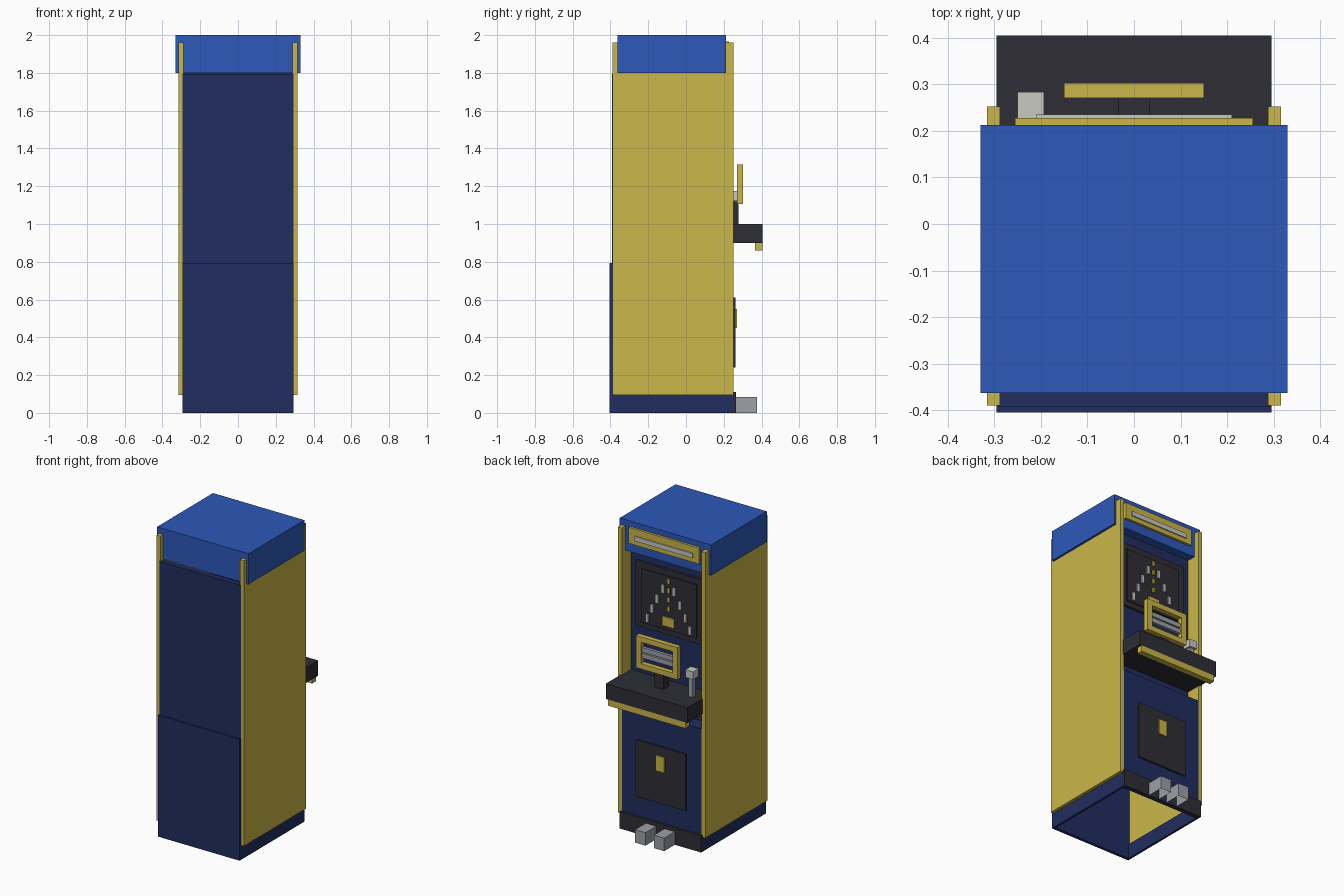
import bpy, bmesh

if "Cube" in bpy.data.objects:
    bpy.data.objects.remove(bpy.data.objects["Cube"])


def material(name, r, g, b):
    def lin(c):
        c /= 255
        return c / 12.92 if c < 0.04045 else ((c + 0.055) / 1.055) ** 2.4
    m = bpy.data.materials.new(name)
    m.diffuse_color = (lin(r), lin(g), lin(b), 1)
    m.use_nodes = True
    m.node_tree.nodes["Principled BSDF"].inputs["Base Color"].default_value = m.diffuse_color
    return m


YELLOW = material("mustard yellow", 202, 182, 72)
BLUE = material("bright blue", 45, 88, 186)
NAVY = material("navy blue", 33, 45, 96)
CHARCOAL = material("charcoal", 45, 45, 53)
SILVER = material("silver grey", 156, 161, 167)
WHITE = material("off white", 202, 202, 194)


def box(name, mat, x, y, z, open_bottom=False):
    """Axis-aligned box from (min, max) pairs."""
    bm = bmesh.new()
    bmesh.ops.create_cube(bm, size=1)
    for v in bm.verts:
        v.co = [lo + (c + 0.5) * (hi - lo) for c, (lo, hi) in zip(v.co, (x, y, z))]
    if open_bottom:
        bm.normal_update()
        bmesh.ops.delete(bm, geom=[f for f in bm.faces if f.normal.z < -0.9], context='FACES')
    me = bpy.data.meshes.new(name)
    bm.to_mesh(me)
    bm.free()
    me.materials.append(mat)
    ob = bpy.data.objects.new(name, me)
    bpy.context.collection.objects.link(ob)
    return ob


def wide(w):
    return (-w, w)


def mirrored(name, mat, x, y, z):
    box("left_" + name, mat, (-x[1], -x[0]), y, z)
    box("right_" + name, mat, x, y, z)


# Cabinet shell, open underneath
mirrored("side_panel", YELLOW, (0.288, 0.316), (-0.39, 0.252), (0.095, 1.96))
mirrored("base_strip", NAVY, (0.28, 0.295), (-0.40, 0.252), (0, 0.095))
box("rear_upper_panel", NAVY, wide(0.295), (-0.392, -0.36), (0.79, 1.795))
box("rear_lower_panel", NAVY, wide(0.295), (-0.405, -0.385), (0, 0.793))
box("player_lower_panel", NAVY, wide(0.288), (0.235, 0.25), (0, 0.80))
box("player_shelf", NAVY, wide(0.288), (0.14, 0.25), (0.785, 0.80))
box("player_upper_panel", NAVY, wide(0.288), (0.14, 0.155), (0.79, 1.80))
box("kick_plate", CHARCOAL, wide(0.295), (0.25, 0.265), (0, 0.11))

# Marquee with framed light slot
box("marquee", BLUE, wide(0.33), (-0.363, 0.213), (1.80, 2.0))
box("marquee_frame", YELLOW, wide(0.255), (0.213, 0.228), (1.86, 1.965))
box("marquee_light", WHITE, wide(0.21), (0.228, 0.235), (1.89, 1.92))

# Screen with road picture
box("screen_bezel", CHARCOAL, wide(0.245), (0.155, 0.17), (1.305, 1.73))
box("screen_glass", CHARCOAL, wide(0.20), (0.17, 0.177), (1.34, 1.69))
for x, z in ((0.155, 1.38), (0.12, 1.452), (0.083, 1.525), (0.04, 1.602)):
    mirrored("road_marker", WHITE, (x - 0.01, x + 0.01), (0.177, 0.185), (z - 0.027, z + 0.027))
for z in (1.48, 1.54, 1.60, 1.66):
    box("road_dash", YELLOW, wide(0.008), (0.177, 0.184), (z - 0.016, z + 0.016))
box("road_car", YELLOW, wide(0.042), (0.177, 0.186), (1.365, 1.425))

# Control deck
box("control_deck", CHARCOAL, wide(0.295), (0.15, 0.405), (0.90, 1.0))
box("deck_trim", YELLOW, wide(0.28), (0.365, 0.405), (0.86, 0.90))
box("wheel_post", CHARCOAL, wide(0.033), (0.225, 0.278), (1.0, 1.12))

# Rectangular steering frame with grip bars
mirrored("wheel_frame_side", YELLOW, (0.113, 0.15), (0.27, 0.303), (1.105, 1.315))
for z in (1.105, 1.28):
    box("wheel_frame_rail", YELLOW, wide(0.113), (0.27, 0.303), (z, z + 0.035))
for z in (1.175, 1.213):
    box("wheel_grip_bar", SILVER, wide(0.113), (0.275, 0.295), (z, z + 0.03))

# Gear lever
box("lever_stem", SILVER, (-0.236, -0.206), (0.24, 0.27), (1.0, 1.13))
box("lever_knob", WHITE, (-0.25, -0.193), (0.226, 0.283), (1.125, 1.175))

# Coin door
box("coin_door", CHARCOAL, wide(0.18), (0.25, 0.262), (0.24, 0.61))
box("coin_slot", YELLOW, wide(0.03), (0.262, 0.27), (0.45, 0.55))

# Pedals
for x in (-0.105, 0.03):
    box("pedal", SILVER, (x, x + 0.075), (0.265, 0.375), (0, 0.085), open_bottom=True)
